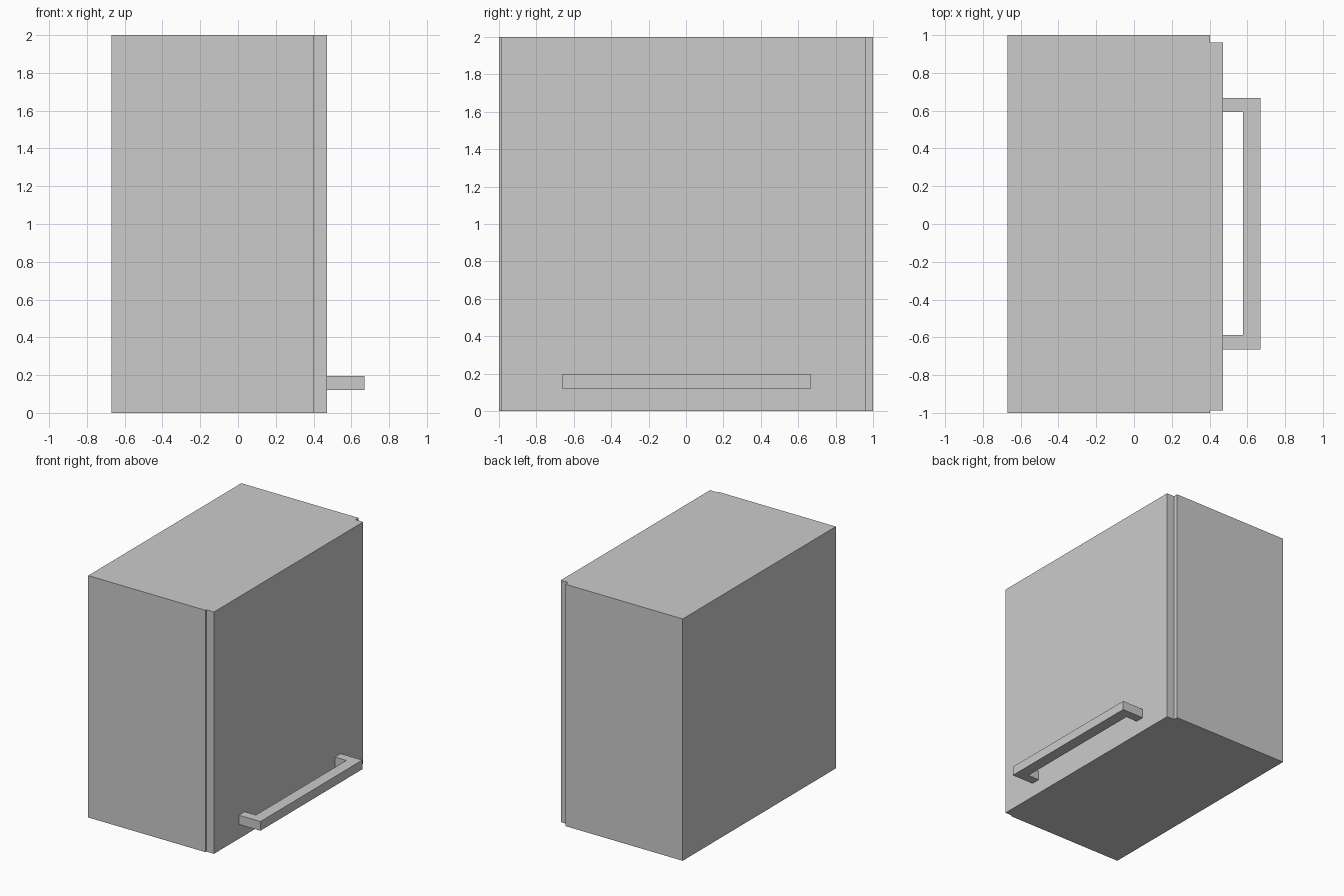
import bpy
import bmesh

if "Cube" in bpy.data.objects:
    bpy.data.objects.remove(bpy.data.objects["Cube"])


def prism(name, outline, z0, z1):
    """Extrude a counter-clockwise XY outline from z0 up to z1."""
    bm = bmesh.new()
    face = bm.faces.new([bm.verts.new((x, y, z0)) for x, y in outline])
    ext = bmesh.ops.extrude_face_region(bm, geom=[face])
    top = [g for g in ext["geom"] if isinstance(g, bmesh.types.BMVert)]
    bmesh.ops.translate(bm, verts=top, vec=(0, 0, z1 - z0))
    bmesh.ops.recalc_face_normals(bm, faces=bm.faces)
    mesh = bpy.data.meshes.new(name)
    bm.to_mesh(mesh)
    bm.free()
    obj = bpy.data.objects.new(name, mesh)
    bpy.context.collection.objects.link(obj)
    return obj


def rect(x0, x1, y0, y1):
    return [(x0, y0), (x1, y0), (x1, y1), (x0, y1)]


# Cabinet carcass
prism("cabinet_body", rect(-0.67, 0.402, -1, 1), 0, 2)

# Door panel, slightly narrower than the carcass
prism("door", rect(0.402, 0.472, -0.988, 0.962), 0, 2)

# U-shaped bar handle near the bottom of the door
handle = [(0.472, -0.664), (0.67, -0.664), (0.67, 0.668), (0.472, 0.668),
          (0.472, 0.594), (0.576, 0.594), (0.576, -0.588), (0.472, -0.588)]
prism("door_handle", handle, 0.12, 0.196)
